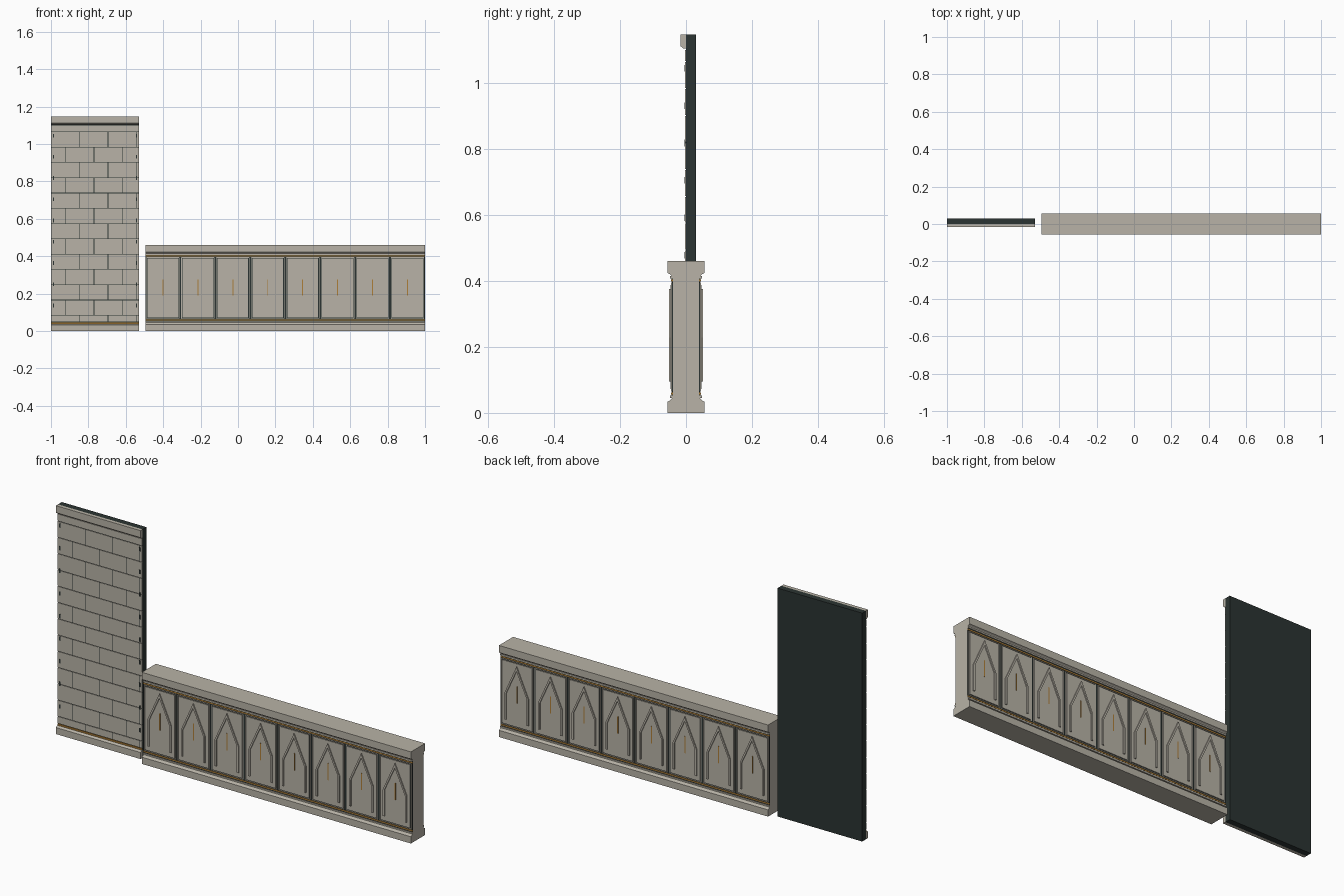
import bpy
import bmesh
from math import hypot
from mathutils import Vector

if "Cube" in bpy.data.objects:
    bpy.data.objects.remove(bpy.data.objects["Cube"])


def material(name, rgb):
    m = bpy.data.materials.new(name)
    m.use_nodes = True
    color = (*rgb, 1.0)
    m.diffuse_color = color
    m.node_tree.nodes["Principled BSDF"].inputs["Base Color"].default_value = color
    return m


stone = material("pale stone", (0.48, 0.45, 0.385))
dark = material("dark slate", (0.024, 0.034, 0.032))
brass = material("aged brass", (0.42, 0.21, 0.04))


def finish(name, bm, mat):
    bmesh.ops.recalc_face_normals(bm, faces=bm.faces)
    mesh = bpy.data.meshes.new(name)
    bm.to_mesh(mesh)
    bm.free()
    mesh.materials.append(mat)
    obj = bpy.data.objects.new(name, mesh)
    bpy.context.collection.objects.link(obj)
    return obj


def boxes(name, items, mat):
    """One object from (x0, x1, y0, y1, z0, z1) boxes."""
    bm = bmesh.new()
    for x0, x1, y0, y1, z0, z1 in items:
        verts = bmesh.ops.create_cube(bm, size=1)["verts"]
        size = Vector((x1 - x0, y1 - y0, z1 - z0))
        mid = Vector((x0 + x1, y0 + y1, z0 + z1)) / 2
        for v in verts:
            v.co = Vector(a * b for a, b in zip(v.co, size)) + mid
    return finish(name, bm, mat)


def extrude_x(name, profile, x0, x1, mat):
    """Sweep a closed (y, z) profile along x."""
    bm = bmesh.new()
    face = bm.faces.new([bm.verts.new((x0, y, z)) for y, z in profile])
    ext = bmesh.ops.extrude_face_region(bm, geom=[face])["geom"]
    moved = [v for v in ext if isinstance(v, bmesh.types.BMVert)]
    bmesh.ops.translate(bm, verts=moved, vec=(x1 - x0, 0, 0))
    return finish(name, bm, mat)


def both_sides(x0, x1, near, far, z0, z1):
    """The same box on the front and the back of the parapet."""
    return [(x0, x1, -far, -near, z0, z1), (x0, x1, near, far, z0, z1)]


# ---- Tall wall ----
L, R, TOP = -1.0, -0.53, 1.147
boxes("wall_backing", [(L, R, 0, 0.03, 0, TOP)], dark)
extrude_x("wall_cap", [(0, TOP), (-0.017, TOP), (-0.017, 1.112),
                       (-0.007, 1.104), (0, 1.104)], L, R, stone)
extrude_x("wall_base", [(0, 0), (-0.017, 0), (-0.017, 0.033),
                        (-0.007, 0.039), (0, 0.039)], L, R, stone)
boxes("wall_frieze", [(L, R, -0.003, 0, 1.067, 1.1)], stone)
boxes("wall_brass_strip", [(L, R, -0.004, 0, 0.039, 0.047)], brass)

# Staggered masonry with narrow open joints
course, width, gap = 0.0817, 0.15, 0.0015
blocks = []
for row in range(13):
    z1 = 1.065 - row * course
    z0 = max(z1 - course, 0.049)
    first = -0.845 if row % 2 == 0 else -0.92
    edges = [L] + [first + i * width for i in range(-1, 4)
                   if L + 0.02 < first + i * width < R - 0.01] + [R]
    for a, b in zip(edges, edges[1:]):
        blocks.append((a + (gap if a > L else 0), b - (gap if b < R else 0),
                       -0.003, 0, z0 + gap, z1 - gap))
boxes("wall_blocks", blocks, stone)

pins = []
for i in range(9):
    z = 1.045 - i * 0.1135
    for x in (L + 0.013, R - 0.013):
        pins.append((x - 0.003, x + 0.003, -0.005, 0, z - 0.01, z + 0.01))
boxes("wall_pins", pins, dark)

# ---- Low parapet ----
L, R, TOP, OUT = -0.495, 1.0, 0.46, 0.056
half = [(OUT, 0), (OUT, 0.034), (0.048, 0.038), (0.04, 0.048),
        (0.04, 0.41), (0.048, 0.42), (OUT, 0.424), (OUT, TOP)]
extrude_x("parapet_body", half + [(-y, z) for y, z in reversed(half)], L, R, stone)

dark_strips, brass_strips, rails = [], [], []
for flip in (False, True):
    for a, b, group, far in ((0.045, 0.052, rails, 0.048),
                             (0.052, 0.056, dark_strips, 0.044),
                             (0.056, 0.062, brass_strips, 0.045)):
        z0, z1 = (TOP - b, TOP - a) if flip else (a, b)
        group += both_sides(L, R, 0.039, far, z0, z1)
boxes("parapet_dark_strips", dark_strips, dark)
boxes("parapet_brass_strips", brass_strips, brass)
boxes("parapet_rails", rails, stone)
boxes("panel_recesses", both_sides(L, R, 0.039, 0.0425, 0.062, 0.398), dark)

# Panels, each with a pointed arch moulding and a brass slot
COUNT = 8
pitch = (R - L) / COUNT
plates, slots, frames = [], [], []
for i in range(COUNT):
    cx = L + (i + 0.5) * pitch
    hw = pitch / 2 - 0.006
    plates += both_sides(cx - hw + 0.005, cx + hw - 0.005, 0.04, 0.0465, 0.072, 0.388)
    slots += both_sides(cx - 0.0025, cx + 0.0025, 0.045, 0.048, 0.19, 0.275)
    # slim border around each plate
    for s in (-1, 1):
        edge = cx + s * hw
        frames += both_sides(edge - 0.0015, edge + 0.0015, 0.04, 0.0455, 0.066, 0.394)
    for z in (0.0665, 0.3935):
        frames += both_sides(cx - hw, cx + hw, 0.04, 0.0455, z - 0.0015, z + 0.0015)
boxes("panel_plates", plates, stone)
boxes("panel_borders", frames, stone)
boxes("panel_slots", slots, brass)


def arch_outline(w, peak):
    return [(-w, 0.095), (-w, 0.228), (0, peak), (w, 0.228), (w, 0.095)]


bm = bmesh.new()
thick = 0.009
slope = hypot(0.066, 0.147) / 0.066
outer, inner = arch_outline(0.066, 0.375), arch_outline(0.066 - thick, 0.375 - thick * slope)
for i in range(COUNT):
    cx = L + (i + 0.5) * pitch
    for side in (-1, 1):
        rings = [[[bm.verts.new((cx + x, side * y, z)) for x, z in line]
                  for line in (outer, inner)] for y in (0.045, 0.052)]
        (bo, bi), (fo, fi) = rings
        for j in range(4):
            for p, q in ((fo, fi), (fi, bi), (bi, bo), (bo, fo)):
                bm.faces.new((p[j], p[j + 1], q[j + 1], q[j]))
        for j in (0, 4):
            bm.faces.new((fo[j], fi[j], bi[j], bo[j]))
finish("pointed_arches", bm, stone)
